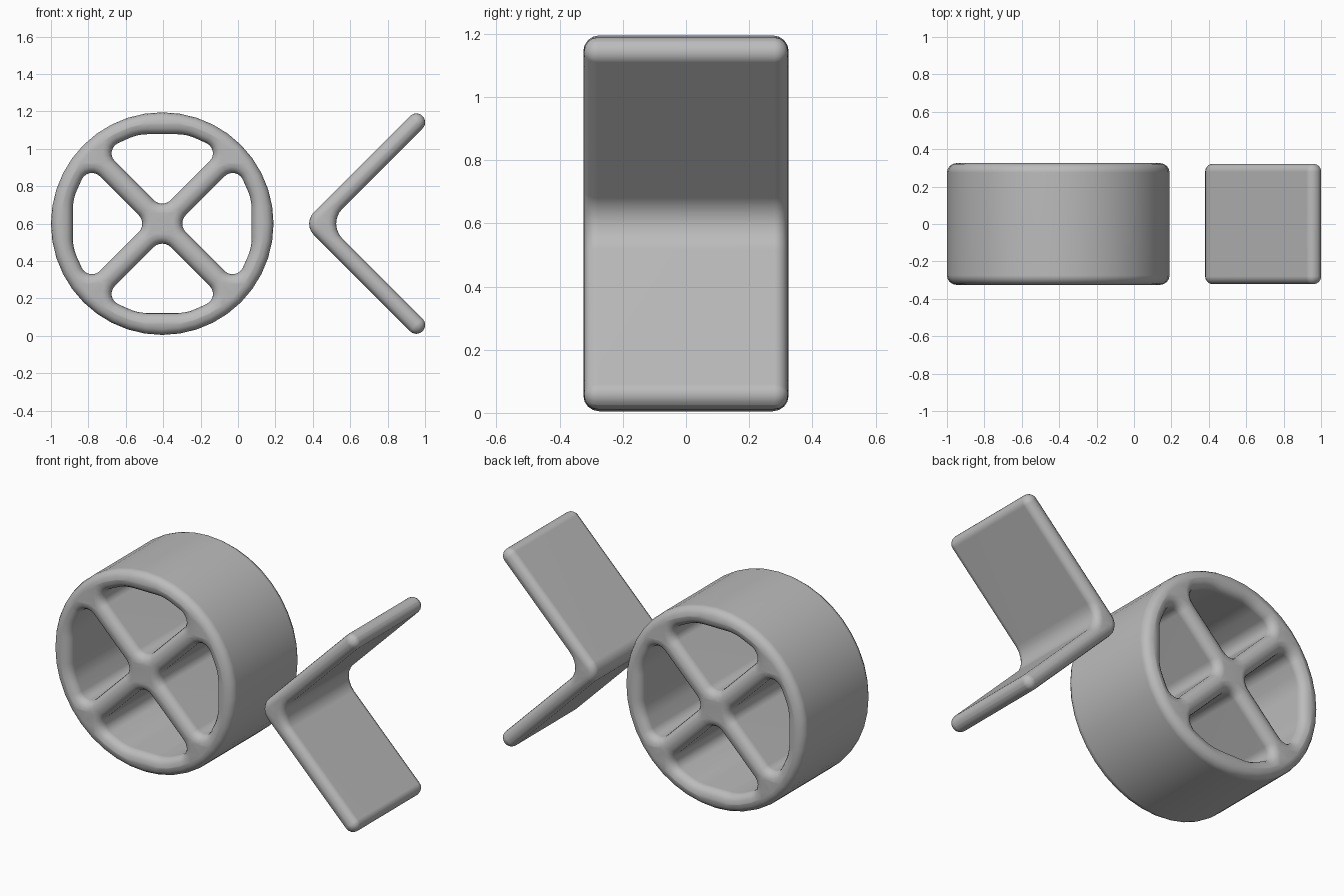
import bpy
import bmesh
from math import cos, sin, pi, tan
from mathutils import Vector, Matrix

default = bpy.data.objects.get("Cube")
if default:
    bpy.data.objects.remove(default, do_unlink=True)

grey = bpy.data.materials.new("plain_grey")
grey.use_nodes = True
GREY = (0.5, 0.5, 0.5, 1)
grey.diffuse_color = GREY
grey.node_tree.nodes["Principled BSDF"].inputs["Base Color"].default_value = GREY


def rounded(corners, steps=6):
    """Outline through (x, z, radius) corners, each replaced by an arc."""
    points = []
    for i, (x, z, radius) in enumerate(corners):
        here = Vector((x, z))
        before = (Vector(corners[i - 1][:2]) - here).normalized()
        after = (Vector(corners[(i + 1) % len(corners)][:2]) - here).normalized()
        half = before.angle(after) / 2
        centre = here + (before + after).normalized() * radius / sin(half)
        start = here + before * radius / tan(half) - centre
        end = here + after * radius / tan(half) - centre
        sweep = start.angle_signed(end)
        for k in range(steps + 1):
            points.append(centre + Matrix.Rotation(-sweep * k / steps, 2) @ start)
    return points


def soft_slab(name, outlines, half_depth, bevel):
    """Fill outlines, give them depth along y and round every rim."""
    curve = bpy.data.curves.new(name, 'CURVE')
    curve.dimensions = '2D'
    curve.fill_mode = 'BOTH'
    curve.extrude = half_depth - bevel
    curve.bevel_depth = bevel
    curve.bevel_resolution = 3
    curve.offset = -bevel
    for outline in outlines:
        spline = curve.splines.new('POLY')
        spline.points.add(len(outline) - 1)
        for point, (x, z) in zip(spline.points, outline):
            point.co = (x, z, 0, 1)
        spline.use_cyclic_u = True
    obj = bpy.data.objects.new(name, curve)
    bpy.context.collection.objects.link(obj)
    bpy.ops.object.select_all(action='DESELECT')
    obj.select_set(True)
    bpy.context.view_layer.objects.active = obj
    bpy.ops.object.convert(target='MESH')
    obj = bpy.context.object
    mesh = obj.data
    # Stand the outline upright and weld the caps to the rims
    bm = bmesh.new()
    bm.from_mesh(mesh)
    bm.transform(Matrix.Rotation(pi / 2, 4, 'X'))
    bmesh.ops.remove_doubles(bm, verts=bm.verts, dist=0.0005)
    bmesh.ops.recalc_face_normals(bm, faces=bm.faces)
    bm.to_mesh(mesh)
    bm.free()
    mesh.materials.clear()
    mesh.materials.append(grey)
    bpy.ops.object.shade_smooth_by_angle(angle=pi / 4)
    obj.modifiers.new("flat_sides", 'WEIGHTED_NORMAL').keep_sharp = True
    return obj


# Spoked wheel: a disc with four rounded openings
hub = Vector((-0.405, 0.6))
SIDES = 40
rim = [hub + 0.595 * Vector((cos(2 * pi * i / SIDES), sin(2 * pi * i / SIDES)))
       for i in range(SIDES)]
opening = rounded([(0, 0.08, 0.065), (0.315, 0.395, 0.06), (0.13, 0.478, 0.25),
                   (-0.13, 0.478, 0.25), (-0.315, 0.395, 0.06)])
openings = [[hub + Matrix.Rotation(pi / 2 * i, 2) @ p for p in opening]
            for i in range(4)]
soft_slab("spoked_wheel", [rim] + openings, 0.325, 0.05)

# Angled bracket: two plates meeting at a rounded bend
upper = [(0.953, 0.608, 0.046), (1.02, 0.542, 0.046)]
lower = [(x, -z, r) for x, z, r in reversed(upper)]
bracket = rounded([(0.345, 0, 0.085)] + upper + [(0.478, 0, 0.113)] + lower)
soft_slab("angled_bracket", [[p + Vector((0, 0.6)) for p in bracket]], 0.322, 0.042)
